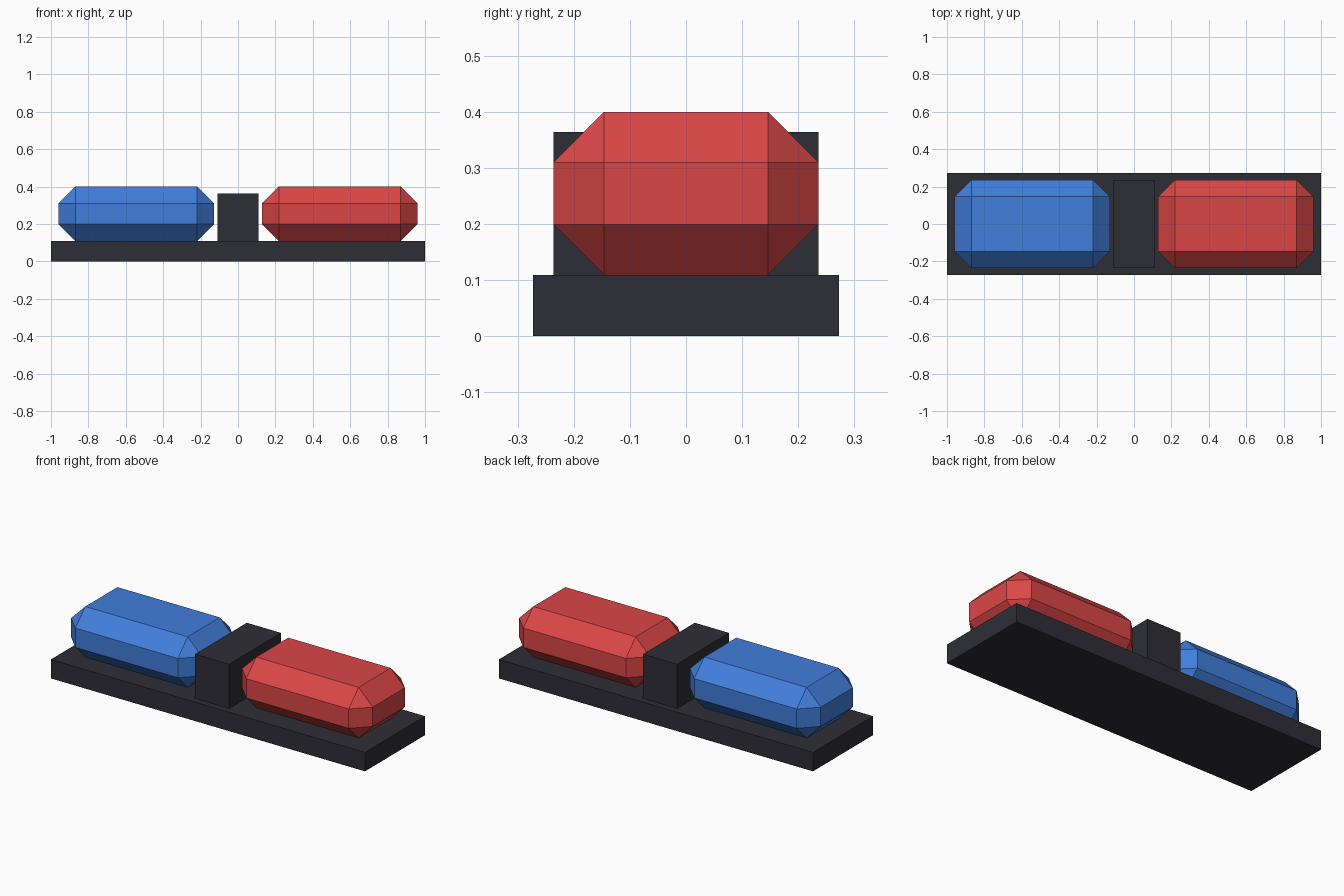
import bpy, bmesh

if "Cube" in bpy.data.objects:
    bpy.data.objects.remove(bpy.data.objects["Cube"])


def material(name, rgb):
    m = bpy.data.materials.new(name)
    m.diffuse_color = (*rgb, 1)
    m.use_nodes = True
    m.node_tree.nodes["Principled BSDF"].inputs["Base Color"].default_value = m.diffuse_color
    return m


def box(name, lo, hi, mat, chamfer=0):
    """Axis-aligned box between two corners, optionally with chamfered edges."""
    bm = bmesh.new()
    bmesh.ops.create_cube(bm, size=1)
    for v in bm.verts:
        v.co = [(a + b) / 2 + c * (b - a) for a, b, c in zip(lo, hi, v.co)]
    if chamfer:
        bmesh.ops.bevel(bm, geom=bm.edges[:], offset=chamfer, offset_type='OFFSET',
                        segments=1, affect='EDGES')
    bmesh.ops.recalc_face_normals(bm, faces=bm.faces[:])
    mesh = bpy.data.meshes.new(name)
    bm.to_mesh(mesh)
    bm.free()
    mesh.materials.append(mat)
    obj = bpy.data.objects.new(name, mesh)
    bpy.context.collection.objects.link(obj)
    return obj


dark = material("dark grey", (0.027, 0.027, 0.037))
red = material("red", (0.71, 0.062, 0.062))
blue = material("blue", (0.054, 0.21, 0.71))

# Mounting bar and central divider
box("base_bar", (-1, -0.273, 0), (1, 0.273, 0.109), dark)
box("centre_block", (-0.109, -0.236, 0.109), (0.109, 0.236, 0.364), dark)

# Chamfered lamp covers on either side; a box chamfer of 0.09 measured along each face
for name, x0, x1, mat in (("blue_lamp", -0.96, -0.128, blue),
                          ("red_lamp", 0.128, 0.96, red)):
    box(name, (x0, -0.236, 0.109), (x1, 0.236, 0.4), mat, 0.09)
